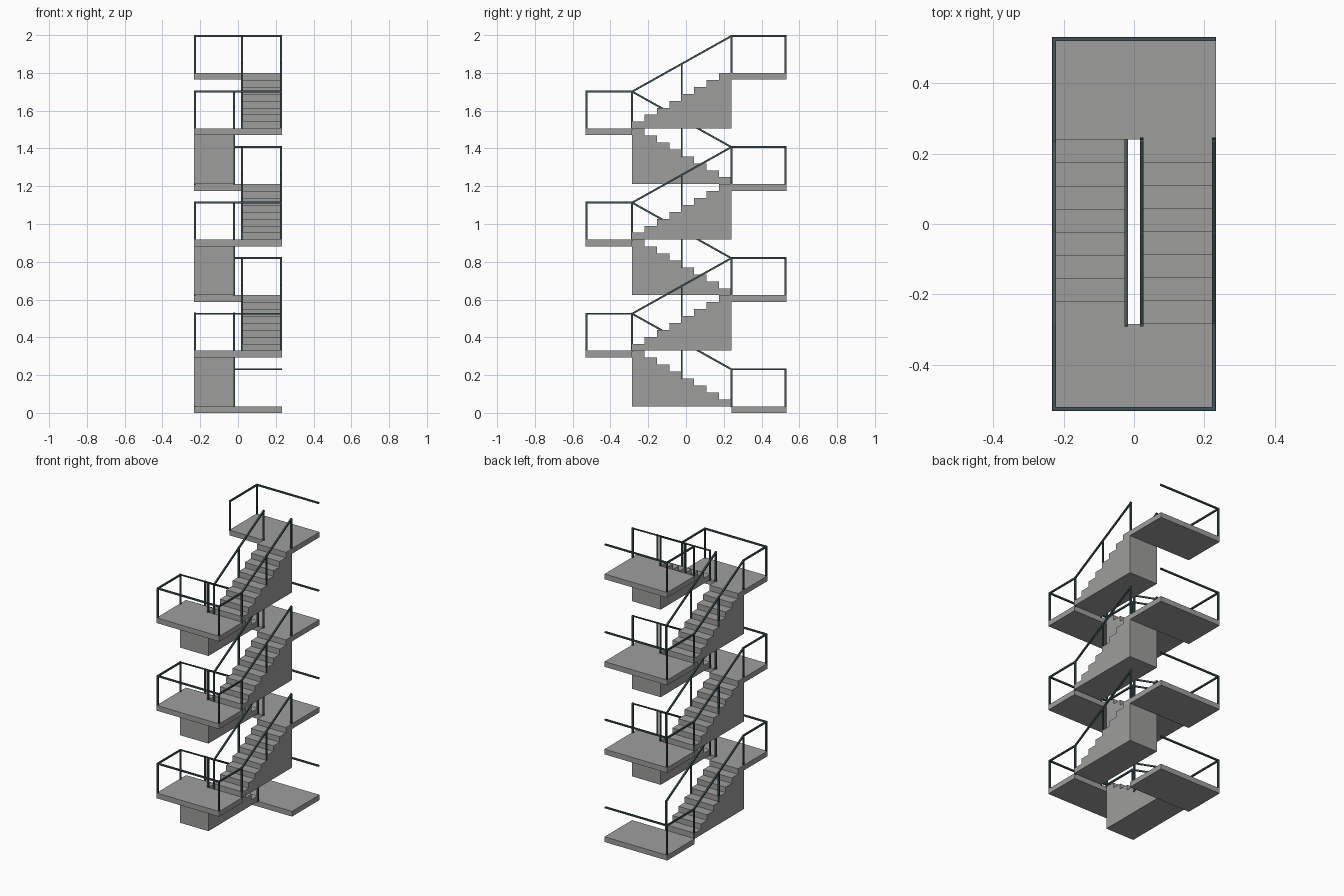
import bpy
import bmesh
from mathutils import Vector

cube = bpy.data.objects.get("Cube")
if cube:
    bpy.data.objects.remove(cube, do_unlink=True)

HALF_X, HALF_Y = 0.233, 0.532        # plan half sizes
Y_FRONT, Y_BACK = -0.285, 0.24       # ends of the flights
WELL = 0.02                          # half width of the open stairwell
SLAB, RISE, STEPS = 0.035, 0.294, 8
RAIL_H, RAIL_R = 0.196, 0.005
OUT, INN = 0.227, 0.022              # handrail positions in x
END = 0.526                          # handrail position in y


def material(name, rgb):
    m = bpy.data.materials.new(name)
    m.use_nodes = True
    m.diffuse_color = (*rgb, 1)
    m.node_tree.nodes["Principled BSDF"].inputs["Base Color"].default_value = (*rgb, 1)
    return m


concrete = material("concrete grey", (0.34, 0.345, 0.335))
steel = material("dark blue grey steel", (0.05, 0.085, 0.095))


def finish(bm, name, mat):
    bmesh.ops.recalc_face_normals(bm, faces=bm.faces)
    mesh = bpy.data.meshes.new(name)
    bm.to_mesh(mesh)
    bm.free()
    mesh.materials.append(mat)
    obj = bpy.data.objects.new(name, mesh)
    bpy.context.collection.objects.link(obj)


def prism(name, profile, x0, x1, mat):
    """Extrude a (y, z) outline from x0 to x1."""
    bm = bmesh.new()
    face = bm.faces.new([bm.verts.new((x0, y, z)) for y, z in profile])
    new = bmesh.ops.extrude_face_region(bm, geom=[face])["geom"]
    bmesh.ops.translate(bm, vec=(x1 - x0, 0, 0),
                        verts=[v for v in new if isinstance(v, bmesh.types.BMVert)])
    finish(bm, name, mat)


def bars(name, segments):
    """Square steel bars along each pair of points."""
    bm = bmesh.new()
    for a, b in segments:
        a, b = Vector(a), Vector(b)
        d = b - a
        made = bmesh.ops.create_cube(bm, size=1)["verts"]
        along = d.normalized()
        side = Vector((0, 1, 0)) if abs(along.x) > 0.9 else Vector((1, 0, 0))
        up = along.cross(side)
        for v in made:
            c = v.co.copy()
            v.co = ((a + b) / 2 + along * c.z * (d.length + 2 * RAIL_R)
                    + side * c.x * 2 * RAIL_R + up * c.y * 2 * RAIL_R)
    finish(bm, name, steel)


def landing(level, back):
    z = SLAB + level * RISE
    inner, outer = (Y_BACK, HALF_Y) if back else (Y_FRONT, -HALF_Y)
    side = "back" if back else "front"
    prism(f"{side}_landing_{level}",
          [(inner, z - SLAB), (outer, z - SLAB), (outer, z), (inner, z)],
          -HALF_X, HALF_X, concrete)

    # End rail plus guarded sides; back landings stay open on +x
    top, end = z + RAIL_H, END if back else -END
    parts = [((-OUT, end, top), (OUT, end, top))]
    for x in ([-OUT] if back else [-OUT, OUT]):
        parts += [((x, end, top), (x, inner, top)),
                  ((x, end, z), (x, end, top)),
                  ((x, inner, z), (x, inner, top))]
    bars(f"{side}_landing_rail_{level}", parts)


def flight(level):
    z0 = SLAB + level * RISE
    to_front = level % 2 == 0
    start, stop = (Y_BACK, Y_FRONT) if to_front else (Y_FRONT, Y_BACK)
    sign = -1 if to_front else 1
    going, riser = (stop - start) / STEPS, RISE / STEPS

    # Solid stepped block with a flat underside
    outline = [(start, z0)]
    for i in range(STEPS):
        z = z0 + (i + 1) * riser
        outline += [(start + i * going, z), (start + (i + 1) * going, z)]
    outline.append((stop, z0))
    prism(f"stair_flight_{level}", outline, sign * WELL, sign * HALF_X, concrete)

    # Sloped handrails with bottom, middle and top posts
    mid = (start + stop) / 2
    parts = []
    for x in (sign * INN, sign * OUT):
        parts.append(((x, start, z0 + RAIL_H), (x, stop, z0 + RISE + RAIL_H)))
        for y, t in ((start, 0), (mid, 0.5), (stop, 1)):
            foot = z0 + t * RISE
            parts.append(((x, y, foot), (x, y, foot + RAIL_H)))
    bars(f"flight_handrails_{level}", parts)


FLIGHTS = 6
for n in range(FLIGHTS + 1):
    landing(n, back=n % 2 == 0)
for n in range(FLIGHTS):
    flight(n)
